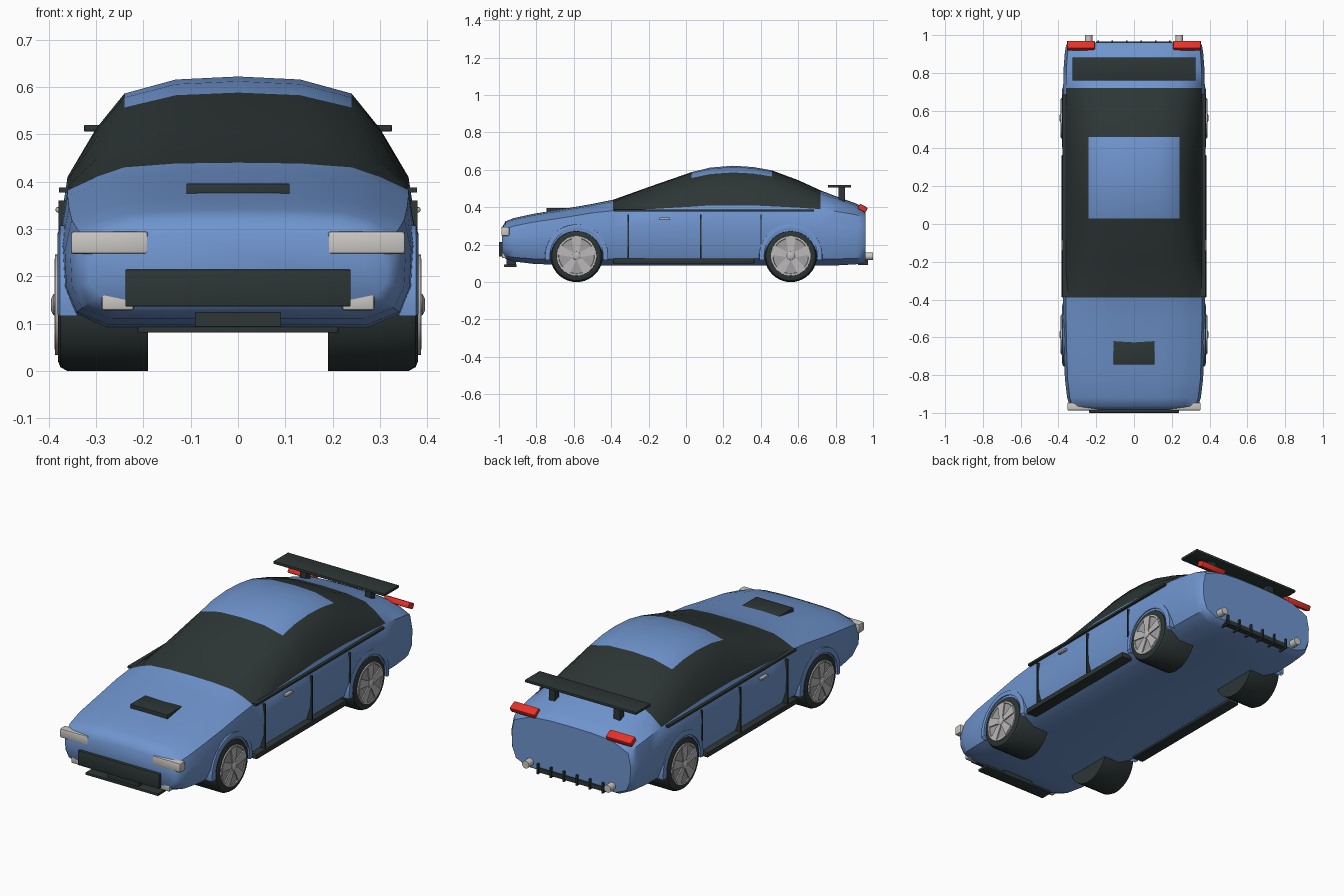
import bpy, bmesh, math
from mathutils import Matrix, Vector

if "Cube" in bpy.data.objects:
    bpy.data.objects.remove(bpy.data.objects["Cube"], do_unlink=True)


def material(name, r, g, b):
    mat = bpy.data.materials.new(name)
    mat.use_nodes = True
    mat.diffuse_color = (r, g, b, 1)
    mat.node_tree.nodes["Principled BSDF"].inputs["Base Color"].default_value = (r, g, b, 1)
    return mat


blue = material("blue paint", .16, .30, .62)
dark = material("dark trim", .026, .037, .036)
lamp = material("pale lamp", .60, .58, .55)
alloy = material("alloy", .50, .48, .48)
alloy_shade = material("alloy recess", .36, .35, .35)
red = material("red lamp", .80, .03, .02)


def finish(name, bm, *mats, angle=35):
    bmesh.ops.recalc_face_normals(bm, faces=bm.faces)
    mesh = bpy.data.meshes.new(name)
    bm.to_mesh(mesh)
    bm.free()
    for mat in mats:
        mesh.materials.append(mat)
    obj = bpy.data.objects.new(name, mesh)
    bpy.context.collection.objects.link(obj)
    bpy.ops.object.select_all(action='DESELECT')
    obj.select_set(True)
    bpy.context.view_layer.objects.active = obj
    bpy.ops.object.shade_smooth_by_angle(angle=math.radians(angle))
    return obj


def box(name, xs, ys, zs, mat, bevel=0, tilt=0):
    """Box between pairs of limits, optionally bevelled and tilted about x."""
    bm = bmesh.new()
    limits = (xs, ys, zs)
    size = [abs(b - a) for a, b in limits]
    centre = Vector([(a + b) / 2 for a, b in limits])
    bmesh.ops.create_cube(bm, size=1)
    bmesh.ops.scale(bm, vec=size, verts=bm.verts)
    if bevel:
        bmesh.ops.bevel(bm, geom=bm.edges[:], offset=bevel, segments=2,
                        profile=.5, affect='EDGES')
    bmesh.ops.transform(bm, matrix=Matrix.Translation(centre) @ Matrix.Rotation(tilt, 4, 'X'),
                        verts=bm.verts)
    return finish(name, bm, mat)


def pair(name, xs, ys, zs, mat, **options):
    """The same box on both sides of the car."""
    for label, side in (("left", 1), ("right", -1)):
        box(label + "_" + name, [side * x for x in xs], ys, zs, mat, **options)


def lathe(name, profile, centre, side, mat, start=0, sweep=360, steps=40):
    """Spin an (x, radius) profile about an axle parallel to x."""
    bm = bmesh.new()
    count = steps if sweep == 360 else steps + 1
    rings = []
    for i in range(count):
        a = math.radians(start + sweep * i / steps)
        rings.append([bm.verts.new((side * x, centre[0] + r * math.cos(a),
                                    centre[1] + r * math.sin(a))) for x, r in profile])
    for i in range(steps):
        near, far = rings[i], rings[(i + 1) % count]
        for j in range(len(profile) - 1):
            bm.faces.new((near[j], near[j + 1], far[j + 1], far[j]))
    bmesh.ops.remove_doubles(bm, verts=bm.verts, dist=.0001)
    return finish(name, bm, mat)


# Body stations: y, half width, floor, belt line, top
stations = [
    (-.985, .315, .15, .25, .29), (-.965, .338, .125, .285, .325),
    (-.92, .354, .11, .30, .342), (-.82, .366, .098, .32, .364),
    (-.65, .372, .09, .345, .392), (-.5, .375, .09, .37, .418),
    (-.39, .375, .088, .382, .44), (-.2, .375, .088, .39, .508),
    (.03, .375, .088, .403, .588), (.13, .375, .088, .41, .612),
    (.25, .375, .088, .41, .622), (.36, .375, .088, .41, .615),
    (.46, .375, .088, .405, .597), (.6, .375, .088, .398, .545),
    (.72, .375, .088, .39, .49), (.82, .373, .09, .375, .452),
    (.91, .366, .095, .36, .42), (.945, .36, .1, .345, .402),
    (.96, .348, .11, .335, .387)]
# Section shape: width share and height share, below and above the belt
lower = [(.75, 0), (.93, .12), (.99, .35), (1, .7), (.96, 1)]
upper = [(.8, .48), (.64, .83), (.35, .97), (0, 1)]

bm = bmesh.new()
loops = []
for y, w, floor, belt, top in stations:
    half = [(w * u, floor + (belt - floor) * v) for u, v in lower]
    half += [(w * u, belt + (top - belt) * v) for u, v in upper]
    outline = half + [(-x, z) for x, z in reversed(half[:-1])]
    loops.append([bm.verts.new((x, y, z)) for x, z in outline])
count = len(loops[0])
belt_index, crown = len(lower) - 1, len(lower) + len(upper) - 1
for k in range(len(loops) - 1):
    mid_y = (stations[k][0] + stations[k + 1][0]) / 2
    for i in range(count):
        j = (i + 1) % count
        face = bm.faces.new((loops[k][i], loops[k][j], loops[k + 1][j], loops[k + 1][i]))
        # Glass above the belt, with a painted roof panel left in the middle
        strip = min(i, count - 2 - i)
        in_cabin = -.39 < mid_y < .72 and strip >= belt_index and i < count - 1
        in_roof = .03 < mid_y < .46 and strip >= crown - 2
        face.material_index = int(in_cabin and not in_roof)
bm.faces.new(loops[0])
bm.faces.new(loops[-1])
finish("body", bm, blue, dark, angle=40)

# Wheels with arch lips
axle_z = .14
for end, axle_y in (("front", -.585), ("rear", .56)):
    for label, side in (("left", 1), ("right", -1)):
        tag = end + "_" + label + "_"
        centre = (axle_y, axle_z)
        lathe(tag + "tyre", [(.19, 0), (.19, .14), (.36, .14), (.375, .132), (.38, .12),
                             (.38, .1), (.37, 0)], centre, side, dark)
        lathe(tag + "rim", [(.37, .108), (.386, .106), (.386, .096), (.382, .094)],
              centre, side, alloy)
        lathe(tag + "rim_recess", [(.382, .098), (.382, 0)], centre, side, alloy_shade)
        lathe(tag + "hub", [(.38, .024), (.39, .022), (.395, .012), (.395, 0)],
              centre, side, alloy, steps=16)
        lathe(tag + "arch_lip", [(.34, .142), (.379, .142), (.381, .15), (.376, .168),
                                 (.34, .17)],
              centre, side, blue, start=-8, sweep=196, steps=28)
        # Five tapered spokes
        bm = bmesh.new()
        for n in range(5):
            turn = Matrix.Rotation(math.radians(90 + 72 * n), 3, 'X')
            ends = [(.012, -.012), (.012, .012), (.098, .026), (.098, -.026)]
            ring = []
            for depth in (.38, .388):
                ring.append([])
                for r, t in ends:
                    p = turn @ Vector((0, r, t))
                    ring[-1].append(bm.verts.new((side * depth, axle_y + p.y, axle_z + p.z)))
            bm.faces.new(ring[1])
            for a in range(4):
                b = (a + 1) % 4
                bm.faces.new((ring[0][a], ring[0][b], ring[1][b], ring[1][a]))
        finish(tag + "spokes", bm, alloy)

# Nose
pair("headlight", (.19, .353), (-.987, -.945), (.247, .295), lamp, bevel=.006)
pair("fog_light", (.22, .288), (-.985, -.93), (.128, .168), lamp, bevel=.006)
box("grille", (-.238, .238), (-1, -.96), (.136, .214), dark, bevel=.003)
box("front_splitter", (-.212, .212), (-.972, -.905), (.081, .094), dark, bevel=.002)
box("splitter_mount", (-.09, .09), (-.96, -.91), (.085, .125), dark)
box("bonnet_scoop", (-.109, .109), (-.745, -.615), (.365, .396), dark, bevel=.002)

# Flanks
pair("side_skirt", (.32, .383), (-.39, .365), (.098, .126), dark, bevel=.004)
pair("belt_trim", (.345, .378), (-.385, .685), (.377, .388), dark)
for name, y, low, thick in (("front_door_seam", -.31, .12, .004),
                            ("middle_door_seam", .08, .12, .004),
                            ("rear_door_seam", .4, .2, .0025)):
    pair(name, (.345, .379), (y - thick, y + thick), (low, .36), dark)
pair("door_handle", (.36, .385), (-.142, -.085), (.335, .346), alloy, bevel=.003)

# Tail
pair("taillight", (.207, .355), (.92, .968), (.38, .41), red, bevel=.006, tilt=-.5)
box("wing", (-.325, .325), (.76, .882), (.506, .52), dark, bevel=.002)
pair("wing_post", (.172, .208), (.815, .85), (.43, .51), dark)
for label, side in (("left", 1), ("right", -1)):
    bm = bmesh.new()
    bmesh.ops.create_cone(bm, cap_ends=True, segments=20, radius1=.02, radius2=.02, depth=.07,
                          matrix=Matrix.Translation((side * .24, .965, .138))
                          @ Matrix.Rotation(math.pi / 2, 4, 'X'))
    finish(label + "_exhaust", bm, lamp)
box("diffuser", (-.2, .2), (.93, .965), (.098, .122), dark)
for n in range(6):
    x = -.19 + n * .076
    box("diffuser_fin_" + str(n + 1), (x - .004, x + .004), (.92, .972), (.09, .145), dark)
